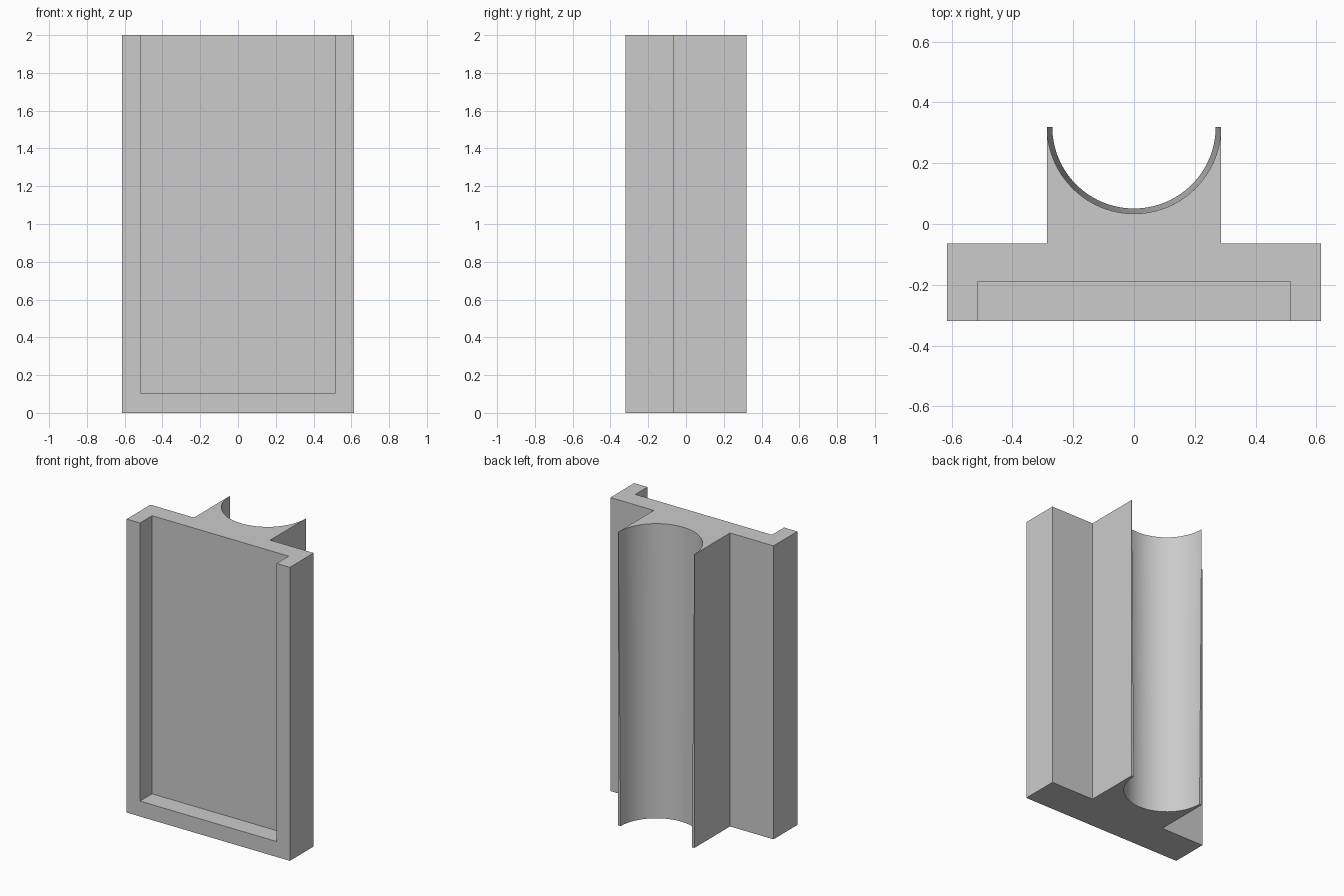
import bpy, bmesh, math

cube = bpy.data.objects.get("Cube")
if cube:
    bpy.data.objects.remove(cube, do_unlink=True)

HEIGHT = 2.0
HALF_W, HALF_D = 0.615, 0.32      # overall plate half width, overall half depth
STEP_Y = -0.064                   # back of the plate
BLOCK_W = 0.287                   # half width of the cradle block
GROOVE_BOTTOM, GROOVE_TOP = 0.269, 0.286   # tapered groove radii
SEGMENTS = 48

grey = bpy.data.materials.new("plain_grey")
grey.use_nodes = True
colour = (0.6, 0.6, 0.6, 1)
grey.diffuse_color = colour
grey.node_tree.nodes["Principled BSDF"].inputs["Base Color"].default_value = colour


def outline(radius):
    """Plan of the bracket: plate, block and half-round groove."""
    right = [(HALF_W, -HALF_D), (HALF_W, STEP_Y), (BLOCK_W, STEP_Y), (BLOCK_W, HALF_D)]
    arc = [(radius * math.cos(a), HALF_D - radius * math.sin(a))
           for a in (math.pi * i / SEGMENTS for i in range(SEGMENTS + 1))]
    left = [(-x, y) for x, y in reversed(right)]
    return right + arc + left


def loft(name, lower, upper, z0, z1):
    """Solid between two outlines with matching points."""
    bm = bmesh.new()
    low = [bm.verts.new((x, y, z0)) for x, y in lower]
    high = [bm.verts.new((x, y, z1)) for x, y in upper]
    bm.faces.new(low[::-1])
    bm.faces.new(high)
    n = len(low)
    for i in range(n):
        j = (i + 1) % n
        bm.faces.new((low[i], low[j], high[j], high[i]))
    bmesh.ops.recalc_face_normals(bm, faces=bm.faces)
    mesh = bpy.data.meshes.new(name)
    bm.to_mesh(mesh)
    bm.free()
    mesh.materials.append(grey)
    obj = bpy.data.objects.new(name, mesh)
    bpy.context.collection.objects.link(obj)
    return obj


# Bracket body with the tapered groove at the back
body = loft("bracket_body", outline(GROOVE_BOTTOM), outline(GROOVE_TOP), 0, HEIGHT)

# Shallow front pocket, open at the top
rect = [(-0.515, -0.5), (0.515, -0.5), (0.515, -0.19), (-0.515, -0.19)]
cutter = loft("pocket_cutter", rect, rect, 0.105, HEIGHT + 0.2)
cutter.hide_render = True
cut = body.modifiers.new("pocket", 'BOOLEAN')
cut.operation = 'DIFFERENCE'
cut.solver = 'EXACT'
cut.object = cutter

bpy.ops.object.select_all(action='DESELECT')
body.select_set(True)
bpy.context.view_layer.objects.active = body
bpy.ops.object.modifier_apply(modifier=cut.name)
bpy.data.objects.remove(cutter, do_unlink=True)

bpy.ops.object.shade_smooth_by_angle(angle=math.radians(30))
